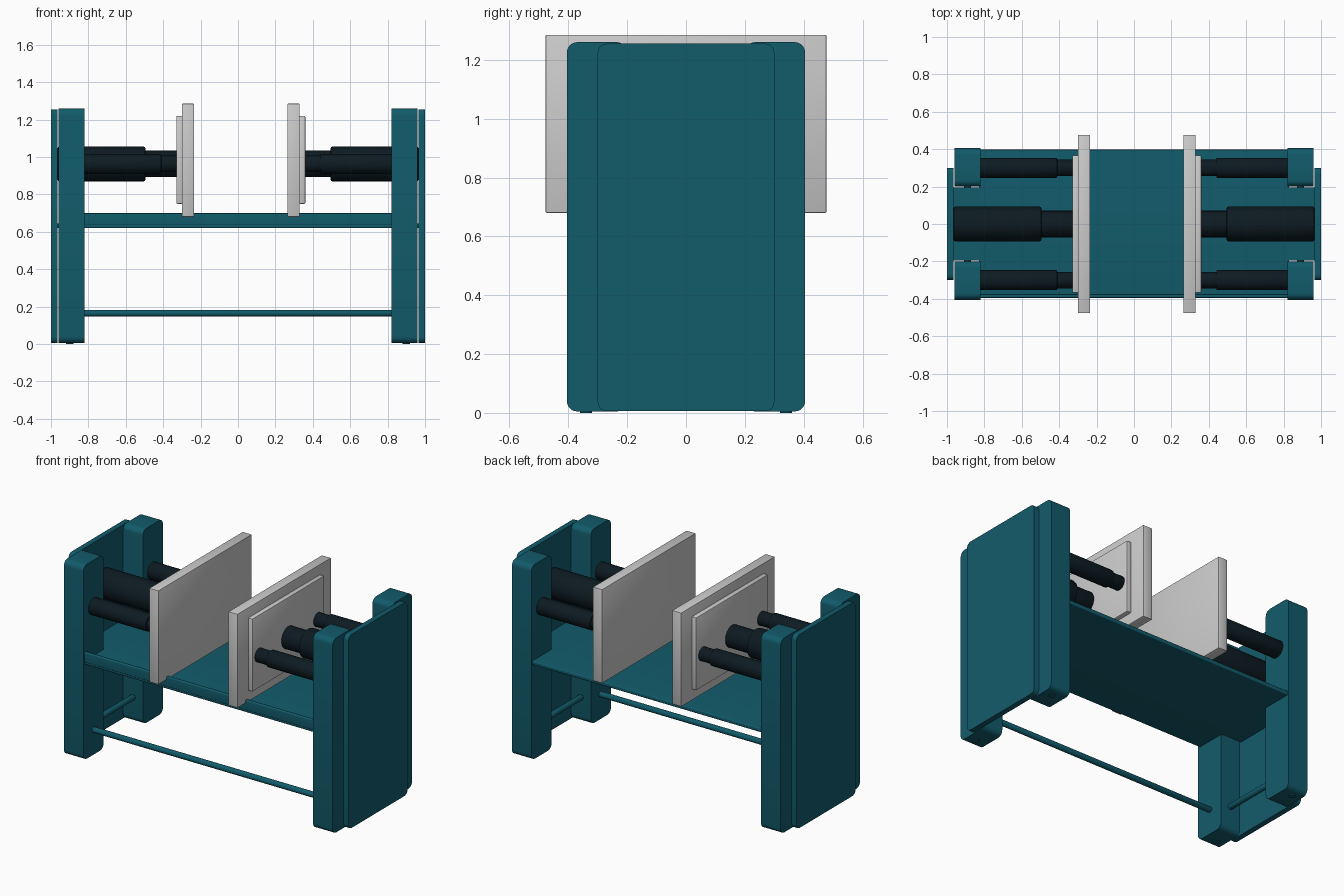
import bpy, bmesh, math
from mathutils import Matrix

if "Cube" in bpy.data.objects:
    bpy.data.objects.remove(bpy.data.objects["Cube"])


def colour(name, rgb):
    m = bpy.data.materials.new(name)
    m.diffuse_color = (*rgb, 1)
    m.use_nodes = True
    m.node_tree.nodes["Principled BSDF"].inputs["Base Color"].default_value = m.diffuse_color
    return m


TEAL = colour("teal_paint", (0.006, 0.105, 0.147))
DARK = colour("dark_steel", (0.004, 0.011, 0.016))


def finish(name, bm, mat):
    bmesh.ops.recalc_face_normals(bm, faces=bm.faces)
    me = bpy.data.meshes.new(name)
    bm.to_mesh(me)
    bm.free()
    ob = bpy.data.objects.new(name, me)
    bpy.context.collection.objects.link(ob)
    if mat:
        me.materials.append(mat)
    bpy.ops.object.select_all(action='DESELECT')
    ob.select_set(True)
    bpy.context.view_layer.objects.active = ob
    bpy.ops.object.shade_smooth_by_angle(angle=math.radians(35))
    return ob


def box(name, x, y, z, mat=None, bevel=0, axis=None):
    """Box from (min, max) pairs; bevel all edges or only those along an axis."""
    bm = bmesh.new()
    bmesh.ops.create_cube(bm, size=1)
    for v in bm.verts:
        v.co = [p[0] + (p[1] - p[0]) * (c + 0.5) for p, c in zip((x, y, z), v.co)]
    if bevel:
        edges = [e for e in bm.edges if axis is None
                 or abs((e.verts[0].co - e.verts[1].co)[axis]) > 1e-4]
        bmesh.ops.bevel(bm, geom=edges, offset=bevel, segments=5 if axis is not None else 2,
                        profile=0.5, affect='EDGES')
    return finish(name, bm, mat)


def rod(name, axis, a, b, centre, r, mat, bevel=0.005):
    """Cylinder along x, y or z from a to b."""
    a, b = min(a, b), max(a, b)
    turn = {'X': Matrix.Rotation(math.pi / 2, 4, 'Y'),
            'Y': Matrix.Rotation(math.pi / 2, 4, 'X'), 'Z': Matrix()}[axis]
    loc = list(centre)
    loc['XYZ'.index(axis)] = (a + b) / 2
    bm = bmesh.new()
    bmesh.ops.create_cone(bm, cap_ends=True, segments=32, radius1=r, radius2=r,
                          depth=b - a, matrix=Matrix.Translation(loc) @ turn)
    if bevel:
        rims = [e for e in bm.edges if any(len(f.verts) > 4 for f in e.link_faces)]
        bmesh.ops.bevel(bm, geom=rims, offset=bevel, segments=2, profile=0.5, affect='EDGES')
    return finish(name, bm, mat)


def span(s, a, b):
    return tuple(sorted((s * a, s * b)))


AXIS_Z = 0.963

for s, side in ((-1, "left"), (1, "right")):
    # end frames: two rounded posts and an outer cover panel
    for t, end in ((-1, "front"), (1, "back")):
        box(f"{side}_{end}_post", span(s, 0.82, 0.96), span(t, 0.2, 0.405),
            (0.005, 1.26), TEAL, 0.035, 0)
        rod(f"{side}_{end}_foot", 'Z', 0, 0.02, (s * 0.9, t * 0.34, 0), 0.02, TEAL, 0)
    box(f"{side}_end_panel", span(s, 0.965, 1.0), (-0.3, 0.3), (0.006, 1.255), TEAL, 0.03, 0)
    rod(f"{side}_end_rod", 'Y', -0.22, 0.22, (s * 0.89, 0, 0.165), 0.018, TEAL)

    # clamp plate with its backing; the left one sits slightly further in
    face, back, rear = (0.235, 0.30, 0.33) if s < 0 else (0.265, 0.33, 0.36)
    box(f"{side}_clamp_plate", span(s, face, back), (-0.477, 0.477), (0.68, 1.285), None, 0.003)
    box(f"{side}_backing_plate", span(s, back - 0.005, rear), (-0.367, 0.367),
        (0.75, 1.22), None, 0.006)

    # central ram and its two guides, each a sleeve plus a thinner piston
    rod(f"{side}_ram_sleeve", 'X', s * 0.965, s * (rear + 0.135 + 0.03 * (s < 0)),
        (0, 0, AXIS_Z), 0.093, DARK, 0.01)
    rod(f"{side}_ram_piston", 'X', s * 0.7, s * (rear - 0.01), (0, 0, AXIS_Z), 0.071, DARK)
    for t, end in ((-1, "front"), (1, "back")):
        rod(f"{side}_{end}_guide_sleeve", 'X', s * 0.84, s * (rear + 0.08),
            (0, t * 0.3, AXIS_Z), 0.054, DARK, 0.008)
        rod(f"{side}_{end}_guide_piston", 'X', s * 0.6, s * (rear - 0.01),
            (0, t * 0.3, AXIS_Z), 0.044, DARK)

# table between the frames with a raised front lip
box("table", (-0.965, 0.965), (-0.195, 0.195), (0.621, 0.644), TEAL)
box("table_top", (-0.83, 0.83), (-0.392, 0.397), (0.62, 0.645), TEAL, 0.006, 0)
box("table_lip", (-0.83, 0.83), (-0.395, -0.375), (0.635, 0.70), TEAL, 0.006, 0)

# low tie rod along the front
rod("front_tie_rod", 'X', -0.83, 0.83, (0, -0.3, 0.165), 0.018, TEAL)
